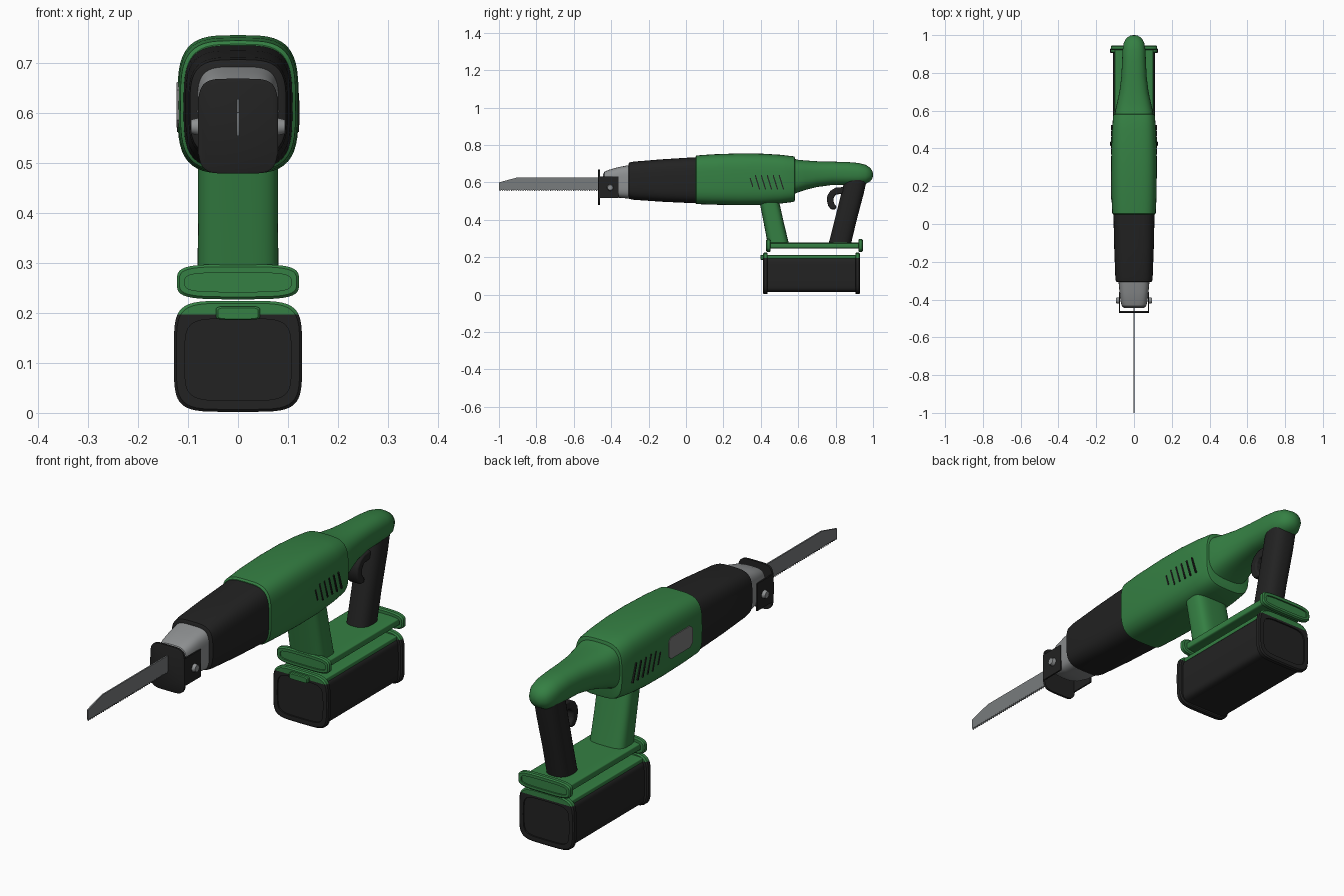
import bpy, bmesh, math
from mathutils import Matrix, Vector

if "Cube" in bpy.data.objects:
    bpy.data.objects.remove(bpy.data.objects["Cube"], do_unlink=True)


def material(name, rgb):
    m = bpy.data.materials.new(name)
    m.use_nodes = True
    m.diffuse_color = (*rgb, 1)
    m.node_tree.nodes["Principled BSDF"].inputs["Base Color"].default_value = (*rgb, 1)
    return m


GREEN = material("green", (0.035, 0.215, 0.056))
BLACK = material("black", (0.016, 0.016, 0.016))
STEEL = material("steel", (0.27, 0.28, 0.285))
BLADE = material("blade_grey", (0.19, 0.2, 0.205))
LABEL = material("label_grey", (0.2, 0.2, 0.2))
made = []


def finish(name, bm, *mats):
    bmesh.ops.recalc_face_normals(bm, faces=bm.faces)
    me = bpy.data.meshes.new(name)
    bm.to_mesh(me)
    bm.free()
    for m in mats:
        me.materials.append(m)
    ob = bpy.data.objects.new(name, me)
    bpy.context.collection.objects.link(ob)
    made.append(ob)
    return ob


def squash(v, n):
    return math.copysign(abs(v) ** (2 / n), v)


def loft_mesh(sections, along="y", sides=48):
    """Rounded-rectangle rings (position, half width, low, high, squareness)."""
    bm = bmesh.new()
    rings = []
    for t, hx, lo, hi, n in sections:
        ring = []
        for i in range(sides):
            a = 2 * math.pi * i / sides
            x = hx * squash(math.cos(a), n)
            w = (lo + hi) / 2 + (hi - lo) / 2 * squash(math.sin(a), n)
            ring.append(bm.verts.new((x, t, w) if along == "y" else (x, w, t)))
        rings.append(ring)
    for a, b in zip(rings, rings[1:]):
        for i in range(sides):
            j = (i + 1) % sides
            bm.faces.new((a[i], a[j], b[j], b[i]))
    bm.faces.new(rings[0])
    bm.faces.new(rings[-1])
    return bm


def loft(name, mat, sections, along="y"):
    return finish(name, loft_mesh(sections, along), mat)


def flange(y0, y1, outer, inner, n):
    """End plate with rounded edges and a shallow recess on both faces."""
    def grow(d):
        hx, lo, hi = outer
        return hx - d, lo + d, hi - d
    r, d = 0.005, 0.006
    half = [(y0 + d, *inner, n), (y0, *inner, n), (y0, *grow(r), n), (y0 + r, *outer, n)]
    return loft_mesh(half + [(y0 + y1 - s[0], *s[1:]) for s in reversed(half)])


def prism(name, mat, points, half_width, bevel=0):
    """Side profile of (y, z) points given a thickness along x."""
    bm = bmesh.new()
    face = bm.faces.new([bm.verts.new((-half_width, y, z)) for y, z in points])
    ext = bmesh.ops.extrude_face_region(bm, geom=[face])["geom"]
    verts = [g for g in ext if isinstance(g, bmesh.types.BMVert)]
    bmesh.ops.translate(bm, verts=verts, vec=(2 * half_width, 0, 0))
    ob = finish(name, bm, mat)
    if bevel:
        mod = ob.modifiers.new("bevel", "BEVEL")
        mod.width, mod.segments = bevel, 2
    return ob


def box(name, mat, centre, size, tilt=0):
    bm = bmesh.new()
    bmesh.ops.create_cube(bm, size=1)
    bmesh.ops.transform(bm, verts=bm.verts, matrix=Matrix.Translation(Vector(centre))
                        @ Matrix.Rotation(tilt, 4, "X") @ Matrix.Diagonal((*size, 1)))
    return finish(name, bm, mat)


# Motor housing, front boot and steel nose
loft("motor_housing", GREEN, [
    (0.05, 0.108, 0.49, 0.737, 3.6), (0.056, 0.115, 0.484, 0.744, 3.6),
    (0.14, 0.119, 0.481, 0.75, 3.6), (0.28, 0.121, 0.478, 0.755, 3.6),
    (0.4, 0.12, 0.479, 0.754, 3.6), (0.5, 0.116, 0.486, 0.748, 3.6),
    (0.57, 0.111, 0.495, 0.74, 3.6), (0.58, 0.108, 0.499, 0.737, 3.6),
    (0.583, 0.102, 0.508, 0.73, 3.6)])
loft("front_boot", BLACK, [
    (-0.308, 0.088, 0.52, 0.698, 3.6), (-0.304, 0.096, 0.512, 0.706, 3.6),
    (-0.28, 0.099, 0.507, 0.711, 3.6), (-0.12, 0.105, 0.496, 0.724, 3.6),
    (0.06, 0.109, 0.488, 0.735, 3.6)])
loft("nose", STEEL, [
    (-0.445, 0.052, 0.555, 0.64, 3), (-0.435, 0.064, 0.54, 0.658, 3.5),
    (-0.41, 0.071, 0.53, 0.668, 4), (-0.36, 0.077, 0.518, 0.682, 4),
    (-0.29, 0.083, 0.512, 0.695, 4)])

# Rear handle arm, ending in a rounded knob
loft("handle_arm", GREEN, [
    (0.57, 0.102, 0.535, 0.728, 3), (0.6, 0.099, 0.547, 0.721, 3),
    (0.64, 0.09, 0.56, 0.717, 2.8), (0.7, 0.077, 0.575, 0.713, 2.6),
    (0.78, 0.067, 0.586, 0.711, 2.5), (0.86, 0.063, 0.587, 0.709, 2.5),
    (0.92, 0.061, 0.587, 0.704, 2.4), (0.96, 0.054, 0.592, 0.694, 2.3),
    (0.985, 0.04, 0.605, 0.678, 2.2), (0.997, 0.02, 0.622, 0.66, 2), (1.0, 0.004, 0.637, 0.645, 2)])

# Grip, front post and trigger
loft("rear_grip", BLACK, [(0.27, 0.052, 0.762, 0.882, 2.5), (0.4, 0.052, 0.795, 0.913, 2.5),
                          (0.54, 0.054, 0.83, 0.95, 2.5), (0.63, 0.054, 0.852, 0.97, 2.5)], "z")
loft("front_post", GREEN, [(0.265, 0.081, 0.438, 0.552, 3.5), (0.38, 0.08, 0.416, 0.524, 3.5),
                           (0.51, 0.08, 0.39, 0.495, 3.5)], "z")
prism("trigger", BLACK, [
    (0.845, 0.575), (0.8, 0.572), (0.772, 0.555), (0.756, 0.53), (0.753, 0.505), (0.76, 0.475),
    (0.775, 0.456), (0.8, 0.455), (0.805, 0.47), (0.79, 0.49), (0.788, 0.515), (0.8, 0.535),
    (0.845, 0.54)], 0.028, 0.006)

# Foot plate with a raised flange at each end
loft("foot_plate", GREEN, [(0.435, 0.102, 0.246, 0.278, 8), (0.935, 0.102, 0.246, 0.278, 8)])
for name, y0 in (("foot_front_flange", 0.429), ("foot_rear_flange", 0.921)):
    finish(name, flange(y0, y0 + 0.024, (0.122, 0.227, 0.297), (0.106, 0.242, 0.28), 4), GREEN)

# Battery pack: black case, green top, flanges painted by height
loft("battery_case", BLACK, [(0.42, 0.112, 0.014, 0.2, 8), (0.92, 0.112, 0.014, 0.2, 8)])
loft("battery_top", GREEN, [(0.42, 0.104, 0.19, 0.212, 8), (0.92, 0.104, 0.19, 0.212, 8)])
for name, y0 in (("battery_front_flange", 0.412), ("battery_rear_flange", 0.905)):
    bm = flange(y0, y0 + 0.025, (0.128, 0.002, 0.224), (0.106, 0.025, 0.188), 5)
    bmesh.ops.bisect_plane(bm, geom=bm.verts[:] + bm.edges[:] + bm.faces[:],
                           plane_co=(0, 0, 0.197), plane_no=(0, 0, 1))
    for f in bm.faces:
        f.material_index = int(f.calc_center_median().z > 0.197)
    finish(name, bm, BLACK, GREEN)
loft("battery_latch", GREEN, [(0.398, 0.04, 0.188, 0.21, 6), (0.402, 0.044, 0.186, 0.213, 6),
                              (0.43, 0.044, 0.186, 0.213, 6)])

# Shoe bracket and its pivot bolts
loft("shoe_plate", BLACK, [(-0.471, 0.076, 0.482, 0.664, 5), (-0.469, 0.08, 0.478, 0.668, 5),
                           (-0.46, 0.08, 0.478, 0.668, 5)])
for side, s in (("left", 1), ("right", -1)):
    box(f"shoe_arm_{side}", BLACK, (s * 0.077, -0.413, 0.575), (0.006, 0.106, 0.115))
    bm = bmesh.new()
    bmesh.ops.create_cone(bm, cap_ends=True, segments=24, radius1=0.018, radius2=0.014, depth=0.018,
                          matrix=Matrix.Translation((s * 0.085, -0.405, 0.572))
                          @ Matrix.Rotation(s * math.pi / 2, 4, "Y"))
    finish(f"pivot_bolt_{side}", bm, STEEL)
    # Slanted air vents
    for i in range(6):
        length = 0.05 if i == 0 else 0.08
        box(f"vent_{side}_{i}", BLACK, (s * (0.1185 - 0.0004 * i), 0.35 + 0.032 * i, 0.6),
            (0.008, 0.006, length), 0.3)

# Side label with clipped corners
label = prism("side_label", LABEL, [
    (0.13, 0.585), (0.147, 0.57), (0.273, 0.57), (0.29, 0.585),
    (0.29, 0.645), (0.273, 0.66), (0.147, 0.66), (0.13, 0.645)], 0.004)
label.location.x = -0.119

# Saw blade with generated teeth
teeth = 44
edge = []
for k in range(teeth):
    y = -0.995 + 0.54 * k / teeth
    edge += [(y, 0.553), (y + 0.009, 0.561)]
prism("saw_blade", BLADE, [(-1.0, 0.6), (-1.0, 0.563)] + edge
      + [(-0.44, 0.561), (-0.44, 0.627), (-0.9, 0.627)], 0.003)

for ob in made:
    ob.select_set(True)
bpy.context.view_layer.objects.active = made[0]
bpy.ops.object.shade_smooth_by_angle(angle=math.radians(35))
